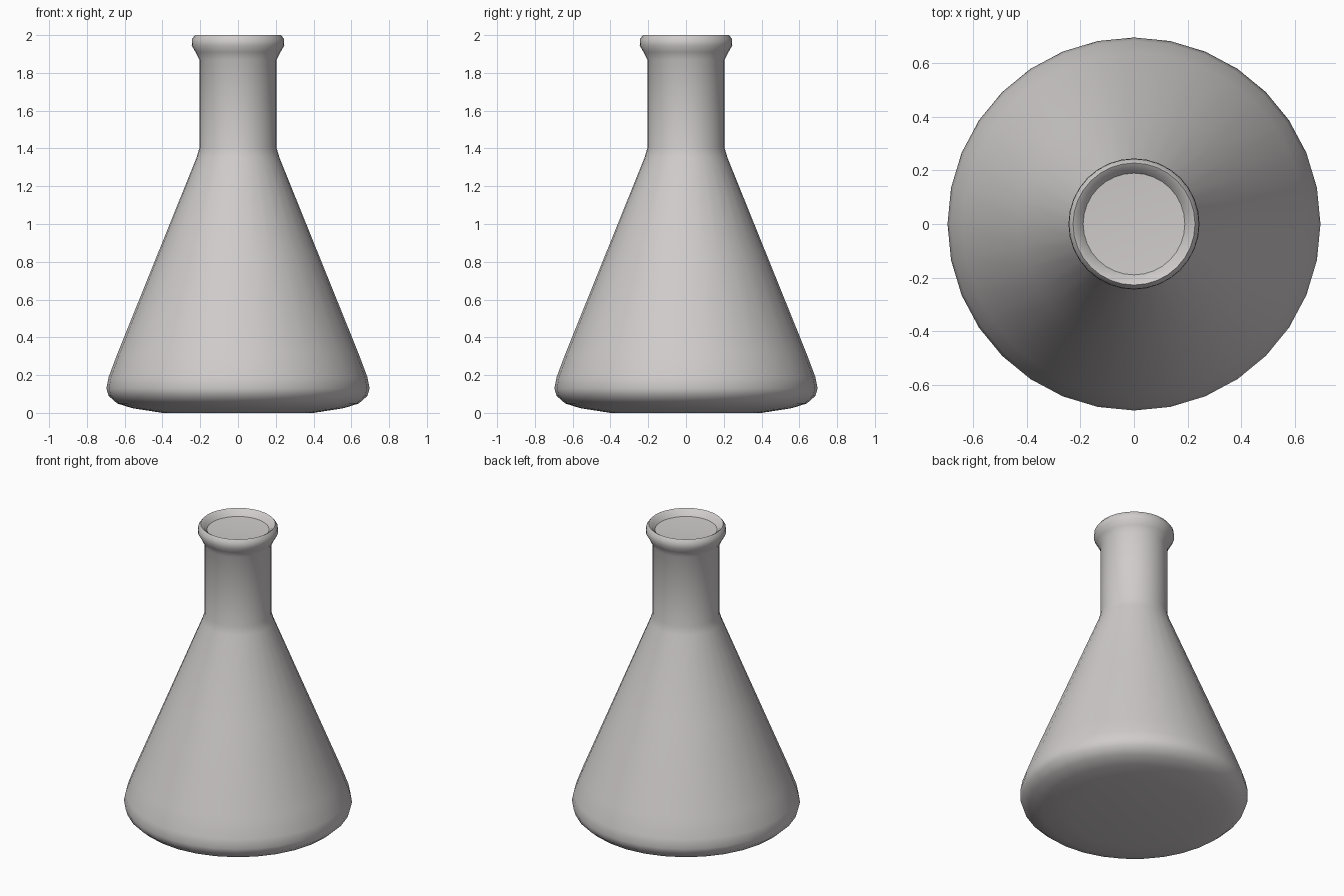
import bpy, bmesh, math

if "Cube" in bpy.data.objects:
    bpy.data.objects.remove(bpy.data.objects["Cube"])

SIDES = 32

# Single pale warm-grey material
mat = bpy.data.materials.new("pale_grey_glass")
mat.diffuse_color = (0.63, 0.60, 0.60, 1.0)
mat.use_nodes = True
mat.node_tree.nodes["Principled BSDF"].inputs["Base Color"].default_value = mat.diffuse_color


def lathe(name, profile, sides):
    """Revolve (radius, height) points about z; radius 0 closes to a pole."""
    bm = bmesh.new()
    rings = []
    for r, z in profile:
        if r == 0:
            rings.append([bm.verts.new((0, 0, z))] * sides)
        else:
            rings.append([bm.verts.new((r * math.cos(2 * math.pi * i / sides),
                                        r * math.sin(2 * math.pi * i / sides), z))
                          for i in range(sides)])
    for a, b in zip(rings, rings[1:]):
        for i in range(sides):
            j = (i + 1) % sides
            corners = list(dict.fromkeys([a[i], a[j], b[j], b[i]]))
            bm.faces.new(corners)
    bmesh.ops.recalc_face_normals(bm, faces=bm.faces)
    mesh = bpy.data.meshes.new(name)
    bm.to_mesh(mesh)
    bm.free()
    mesh.materials.append(mat)
    obj = bpy.data.objects.new(name, mesh)
    bpy.context.collection.objects.link(obj)
    bpy.context.view_layer.objects.active = obj
    obj.select_set(True)
    bpy.ops.object.shade_smooth_by_angle(angle=math.radians(50))
    obj.select_set(False)
    return obj


# Flask: rounded base, conical body, straight neck, rolled lip, shallow mouth
flask_profile = [
    (0, 0.005), (0.40, 0.005), (0.56, 0.025), (0.64, 0.05), (0.685, 0.09),
    (0.697, 0.13), (0.685, 0.19), (0.64, 0.31), (0.43, 0.83), (0.22, 1.35),
    (0.205, 1.40), (0.205, 1.87), (0.225, 1.91), (0.245, 1.945),
    (0.243, 1.98), (0.228, 2.0), (0.212, 1.99), (0.19, 1.96), (0, 1.95),
]
flask_profile[0] = (0, 0.0)
flask_profile[1] = (0.40, 0.0)
lathe("flask", flask_profile, SIDES)
